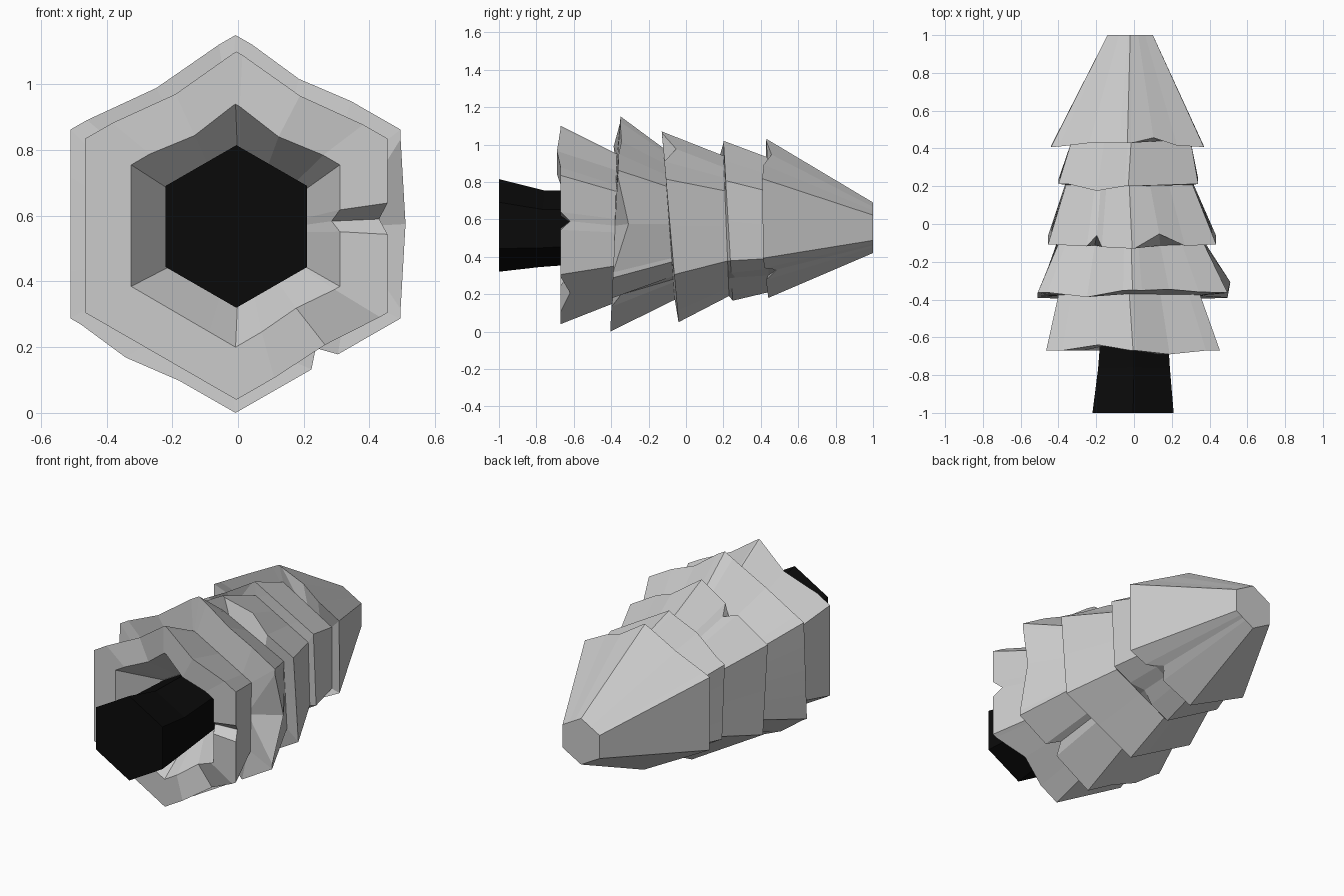
import bpy, bmesh

if "Cube" in bpy.data.objects:
    bpy.data.objects.remove(bpy.data.objects["Cube"])

N = 4  # points per hexagon edge: corner plus three for the nick


def points(box, y_top, y_bottom, side=0.0, nicks={}, ts={}, pull_scale=1.0):
    """Six-sided ring (point up) in box (left, right, bottom, top), with nicks
    given per edge as (position, y shift, inward pull, half width)."""
    l, r, b, t = box
    cx, cz, h = (l + r) / 2, (b + t) / 2, t - b
    flat = [(cx, 1.0), (r, .75), (r, .25), (cx, 0.0), (l, .25), (l, .75)]
    corners = []
    for x, f in flat:
        y = y_bottom + (y_top - y_bottom) * f + (side if 0 < f < 1 else 0)
        corners.append((x, y, b + h * f))
    ring = []
    for k in range(6):
        p, q = corners[k], corners[(k + 1) % 6]
        pos, dy, pull, w = nicks.get(k, (.5, 0, 0, .25))
        pos, w = ts.get(k, (pos, w))
        ring.append(p)
        for s in (-1, 0, 1):
            u = pos + s * w
            x, y, z = [p[i] + (q[i] - p[i]) * u for i in range(3)]
            if s == 0:
                d = ((x - cx) ** 2 + (z - cz) ** 2) ** .5
                k_in = 1 - pull * pull_scale / d
                x, z, y = cx + (x - cx) * k_in, cz + (z - cz) * k_in, y + dy
            ring.append((x, y, z))
    return ring


def loft(name, rings, cap_start=True, cap_end=True):
    bm = bmesh.new()
    vs = [[bm.verts.new(p) for p in ring] for ring in rings]
    for a, b in zip(vs, vs[1:]):
        n = len(a)
        for i in range(n):
            j = (i + 1) % n
            bm.faces.new((a[i], a[j], b[j], b[i]))
    if cap_start:
        bm.faces.new(vs[0])
    if cap_end:
        bm.faces.new(vs[-1])
    bmesh.ops.recalc_face_normals(bm, faces=bm.faces)
    me = bpy.data.meshes.new(name)
    bm.to_mesh(me)
    bm.free()
    ob = bpy.data.objects.new(name, me)
    bpy.context.collection.objects.link(ob)
    return ob


# tiers from tip to base: upper box, upper y, skirt box, skirt y top/bottom, side shift, nicks
tiers = [
    ((-.14, .10, .42, .69), 1.0, 1.0, (-.44, .37, .18, 1.03), .43, .44, -.025,
     {0: (.35, .035, .01, .3), 2: (.4, .06, .03, .15), 5: (.5, .01, 0, .4)}),
    ((-.33, .30, .21, .93), .44, .44, (-.40, .34, .165, 1.02), .20, .25, 0,
     {2: (.5, .02, .02, .2), 5: (.55, -.03, 0, .4)}),
    ((-.36, .31, .19, .94), .20, .23, (-.455, .435, .05, 1.07), -.13, -.04, 0,
     {0: (.33, .07, .01, .3), 5: (.55, .06, .03, .09)}),
    ((-.40, .37, .17, .98), -.12, -.06, (-.51, .495, .0, 1.15), -.35, -.405, 0,
     {0: (.4, .01, .02, .3), 1: (.5, .07, -.015, .45), 2: (.46, .05, .05, .08),
      3: (.64, .0, -.02, .3), 5: (.5, -.03, .02, .4)}),
    ((-.40, .35, .15, .95), -.37, -.39, (-.465, .455, .04, 1.10), -.67, -.67, 0,
     {0: (.44, -.02, .02, .4), 1: (.46, .05, .025, .09), 2: (.4, .05, .01, .35),
      5: (.58, .03, .02, .4)}),
]

# needle tiers as one stepped skin, ending in a recess around the trunk
rings = []
for upper, yt, yb, skirt, st, sb, side, nicks in tiers:
    ts = {k: (v[0], v[3]) for k, v in nicks.items()}
    rings.append(points(upper, yt, yb, ts=ts))
    rings.append(points(skirt, st, sb, side, nicks))
rings.append(points((-.325, .31, .20, .94), -.67, -.67, 0, nicks))
rings.append(points((-.17, .17, .37, .75), -.45, -.45, ts=ts))
loft("needle_tiers", rings)

# trunk flaring towards the base
trunk = loft("trunk", [
    points((-.22, .21, .32, .815), -1, -1)[::N],
    points((-.19, .19, .345, .755), -.76, -.78)[::N],
    points((-.165, .17, .37, .75), -.44, -.44)[::N]])
bark = bpy.data.materials.new("bark")
bark.diffuse_color = (.003, .003, .003, 1)
bark.use_nodes = True
bark.node_tree.nodes["Principled BSDF"].inputs["Base Color"].default_value = bark.diffuse_color
trunk.data.materials.append(bark)
